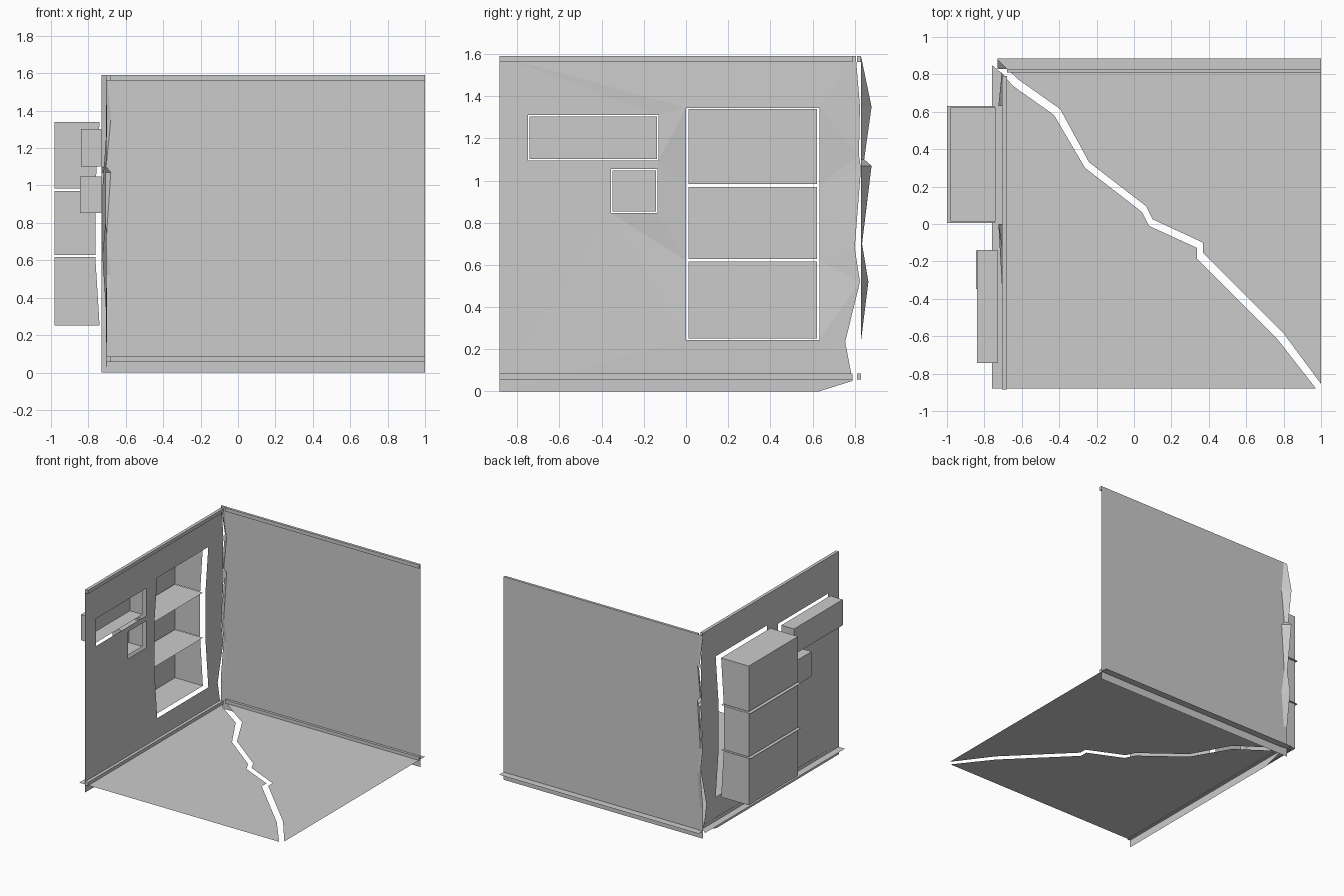
import bpy, bmesh

if "Cube" in bpy.data.objects:
    bpy.data.objects.remove(bpy.data.objects["Cube"])

FLOOR_Z, WALL_X, WALL_Y, TOP = 0.06, -0.705, 0.83, 1.59


def mesh_object(name, verts, faces):
    me = bpy.data.meshes.new(name)
    me.from_pydata(verts, [], faces)
    ob = bpy.data.objects.new(name, me)
    bpy.context.collection.objects.link(ob)
    return ob


def sheet(name, loops):
    """Flat-ish sheet filled between an outline and optional hole loops."""
    bm = bmesh.new()
    for loop in loops:
        vs = [bm.verts.new(p) for p in loop]
        for a, b in zip(vs, vs[1:] + vs[:1]):
            bm.edges.new((a, b))
    bmesh.ops.triangle_fill(bm, use_beauty=True, edges=bm.edges[:])
    bmesh.ops.dissolve_limit(bm, angle_limit=0.002, verts=bm.verts[:], edges=bm.edges[:])
    ob = mesh_object(name, [], [])
    bm.to_mesh(ob.data)
    bm.free()
    return ob


def block(name, lo, hi):
    v = [(x, y, z) for x in (lo[0], hi[0]) for y in (lo[1], hi[1]) for z in (lo[2], hi[2])]
    return mesh_object(name, v, [(0, 1, 3, 2), (4, 6, 7, 5), (0, 4, 5, 1),
                                 (2, 3, 7, 6), (0, 2, 6, 4), (1, 5, 7, 3)])


def niche(name, xb, xf, y0, y1, z0, z1, top=True, bottom=True):
    """Thin shell open towards the room; xf gives front x at z0 and z1."""
    v = [(x, y, z) for z, f in ((z0, xf[0]), (z1, xf[1])) for x, y in
         ((f, y0), (xb, y0), (xb, y1), (f, y1))]
    faces = [(0, 1, 5, 4), (1, 2, 6, 5), (2, 3, 7, 6)]
    if bottom:
        faces.append((0, 3, 2, 1))
    if top:
        faces.append((4, 5, 6, 7))
    return mesh_object(name, v, faces)


def yz(points, x=WALL_X):
    return [(x, y, z) for y, z in points]


def hole(y0, y1, z0, z1):
    return yz([(y0, z0), (y1, z0), (y1, z1), (y0, z1)])


# Floor halves split by a crack, reaching past the walls
far = [(-.68, .83), (-.615, .77), (-.395, .615), (-.24, .33), (.065, .095), (.10, .025),
       (.37, -.10), (.37, -.155), (.80, -.585), (1, -.855), (1, .885), (-.73, .885), (-.73, .84)]
near = [(-.70, .80), (-.647, .738), (-.428, .583), (-.262, .30), (.043, .064), (.08, -.01),
        (.337, -.128), (.337, -.187), (.77, -.62), (.973, -.88), (-.76, -.88), (-.76, .85)]
sheet("floor_far_half", [[(x, y, FLOOR_Z) for x, y in far]])
sheet("floor_near_half", [[(x, y, FLOOR_Z) for x, y in near]])

# Side wall: jagged corner edge, bowed around the cabinet opening
outline = yz([(-.885, 0), (.63, 0), (.79, .05), (.755, .235), (.825, .52), (.80, .68),
              (.83, 1.06), (.82, 1.12), (.825, 1.35), (.805, TOP), (-.885, TOP)])
bow = [(0, .245, -.70), (.632, .245, -.70), (.632, .62, -.725), (.632, .98, -.725),
       (.632, 1.345, -.70), (0, 1.345, -.70), (0, .98, -.725), (0, .62, -.725)]
sheet("side_wall", [outline, [(x, y, z) for y, z, x in bow],
                    hole(-.75, -.13, 1.095, 1.31), hole(-.355, -.135, .845, 1.055)])

# Back wall with a zigzag broken edge and its folded strip
jag = [(-.70, .83, 0), (-.70, .83, .24), (-.68, .865, .52), (-.705, .835, .70),
       (-.68, .88, 1.07), (-.705, .845, 1.10), (-.68, .88, 1.35), (-.70, .83, TOP)]
sheet("back_wall", [[(1, WALL_Y, TOP), (1, WALL_Y, 0)] + [(x, WALL_Y, z) for x, _, z in jag]])
n = len(jag)
mesh_object("corner_strip",
            [(x, WALL_Y, z) for x, _, z in jag] + [(-.73, y, z) for _, y, z in jag],
            [(i, i + 1, n + i + 1, n + i) for i in range(n - 1)])

# Skirting and crown trims
for label, z0, z1 in (("skirting", .057, .085), ("crown_trim", 1.562, TOP)):
    block("side_" + label, (WALL_X, -.885, z0), (-.68, .79, z1))
    block("back_" + label, (-.68, .81, z0), (1, WALL_Y, z1))

# Large recessed cabinet in three tiers, with thin shelves between
tiers = [(.25, .617, -.74, -.763), (.628, .97, -.763, -.763), (.983, 1.34, -.763, -.74)]
for i, (z0, z1, f0, f1) in enumerate(tiers):
    niche(f"cabinet_tier_{i + 1}", -.98, (f0, f1), .013, .622, z0, z1,
          top=(i == 2), bottom=(i == 0))
for i, z in enumerate((.622, .976)):
    mesh_object(f"cabinet_shelf_{i + 1}",
                [(-1, .005, z), (-.745, .005, z), (-.745, .63, z), (-1, .63, z)], [(0, 1, 2, 3)])

# Small wall niches
niche("long_niche", -.84, (-.73, -.73), -.742, -.138, 1.102, 1.303)
niche("square_niche", -.845, (-.73, -.73), -.348, -.142, .853, 1.047)
